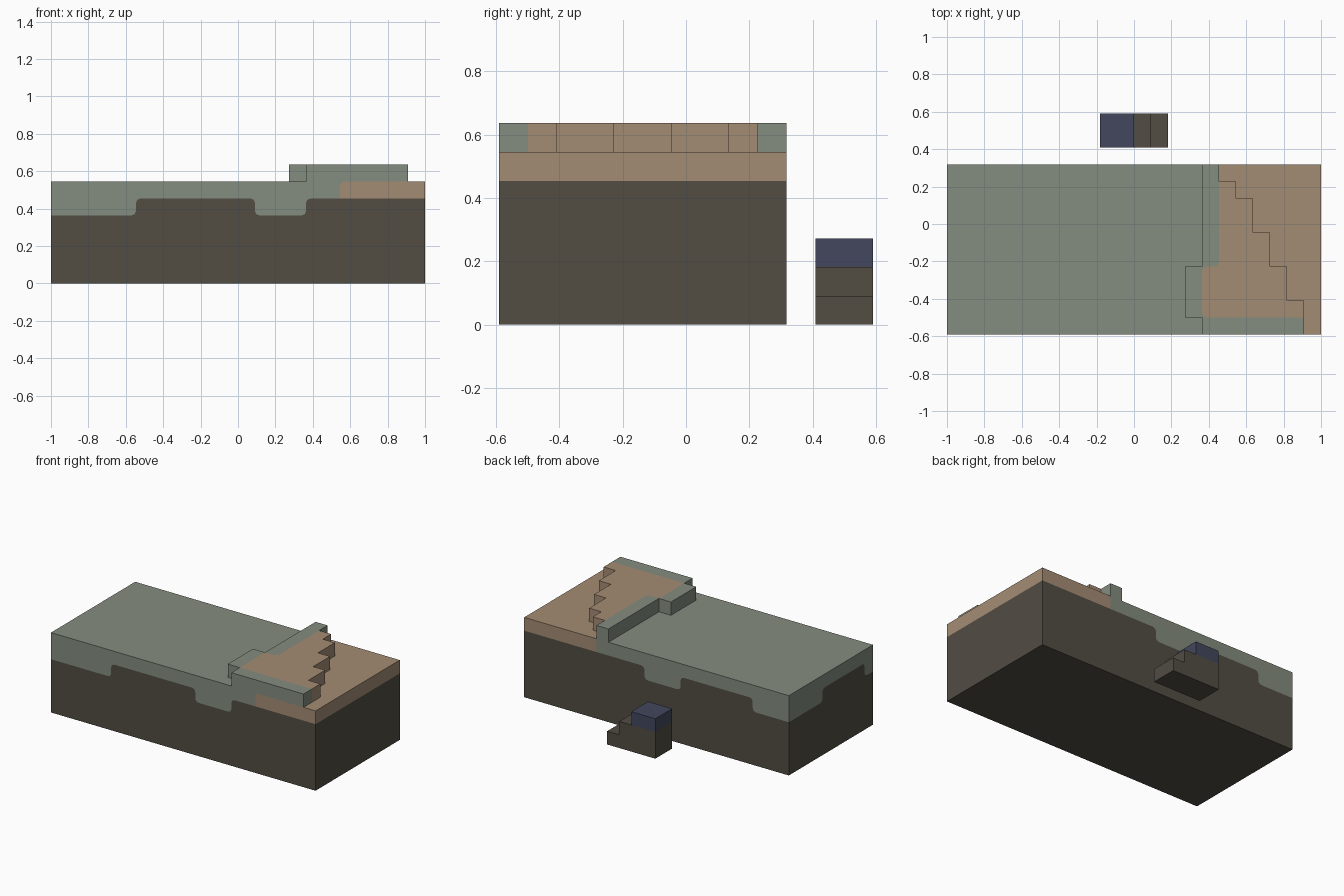
import bpy, bmesh
from mathutils import Vector

U = 1 / 11                      # one block
FRONT, BACK = -6.5, 3.5         # slab depth in blocks

old = bpy.data.objects.get("Cube")
if old:
    bpy.data.objects.remove(old, do_unlink=True)


def material(name, rgb):
    lin = [((c / 255 + 0.055) / 1.055) ** 2.4 for c in rgb] + [1.0]
    m = bpy.data.materials.new(name)
    m.use_nodes = True
    m.diffuse_color = lin
    b = next(n for n in m.node_tree.nodes if n.type == 'BSDF_PRINCIPLED')
    b.inputs["Base Color"].default_value = lin
    b.inputs["Roughness"].default_value = 0.9
    return m


MATS = [material("sage green", (132, 140, 127)), material("tan", (164, 140, 116)),
        material("dark earth", (82, 77, 68)), material("slate blue", (66, 71, 93))]
GREEN, TAN, DARK, BLUE = range(4)


def rounded(path, r=0.26):
    """Ease the inner corners of a 2D path."""
    out = [path[0]]
    for a, p, b in zip(path, path[1:], path[2:]):
        a, p, b = Vector(a), Vector(p), Vector(b)
        da, db = (a - p).normalized() * r, (b - p).normalized() * r
        out += [tuple(p + da), tuple(p + (da + db) * 0.3), tuple(p + db)]
    return out + [path[-1]]


def add_face(bm, points, outward, mat):
    f = bm.faces.new([bm.verts.new(Vector(p) * U) for p in points])
    f.normal_update()
    if f.normal.dot(Vector(outward)) < 0:
        f.normal_flip()
    f.material_index = mat


def finish(bm, name):
    bmesh.ops.remove_doubles(bm, verts=bm.verts, dist=1e-5)
    me = bpy.data.meshes.new(name)
    bm.to_mesh(me)
    bm.free()
    for m in MATS:
        me.materials.append(m)
    ob = bpy.data.objects.new(name, me)
    bpy.context.collection.objects.link(ob)
    return ob


def prism(name, profile, y0, y1, mat):
    """Extrude an x-z profile along y."""
    bm = bmesh.new()
    f = bm.faces.new([bm.verts.new((x * U, y0 * U, z * U)) for x, z in profile])
    ext = bmesh.ops.extrude_face_region(bm, geom=[f])["geom"]
    bmesh.ops.translate(bm, vec=(0, (y1 - y0) * U, 0),
                        verts=[v for v in ext if isinstance(v, bmesh.types.BMVert)])
    bmesh.ops.recalc_face_normals(bm, faces=bm.faces)
    for f in bm.faces:
        f.material_index = mat
    return finish(bm, name)


# Ground slab: earth with a ragged grass edge, and a tan path at the +x end
bm = bmesh.new()


def long_side(y, steps, out):
    def at(points):
        return [(x, y, z) for x, z in points]
    xb = steps[-1][0]
    edge = rounded(steps)
    tail = rounded([(xb, 5), (xb, 6), (11, 6)])
    add_face(bm, at(edge + [(11, 5), (11, 0), (-11, 0)]), out, DARK)
    add_face(bm, at(edge + tail[1:-1] + [(-11, 6)]), out, GREEN)
    add_face(bm, at(tail + [(11, 5)]), out, TAN)


long_side(FRONT, [(-11, 4), (-6, 4), (-6, 5), (1, 5), (1, 4), (4, 4), (4, 5), (6, 5)], (0, -1, 0))
long_side(BACK, [(-11, 4), (-8, 4), (-8, 5), (-2, 5), (-2, 4), (1, 4), (1, 5), (5, 5)], (0, 1, 0))

# -x end
end = rounded([(FRONT, 4), (-5.5, 4), (-5.5, 5), (-0.5, 5), (-0.5, 4), (BACK, 4)])
for z, mat in ((0, DARK), (6, GREEN)):
    add_face(bm, [(-11, y, h) for y, h in end + [(BACK, z), (FRONT, z)]], (-1, 0, 0), mat)

# +x end
for z0, z1, mat in ((0, 5, DARK), (5, 6, TAN)):
    add_face(bm, [(11, FRONT, z0), (11, BACK, z0), (11, BACK, z1), (11, FRONT, z1)], (1, 0, 0), mat)

# Top and underside
for x0, x1, z, mat in ((-11, 4.5, 6, GREEN), (4.5, 11, 6, TAN), (-11, 11, 0, DARK)):
    add_face(bm, [(x0, FRONT, z), (x1, FRONT, z), (x1, BACK, z), (x0, BACK, z)],
             (0, 0, 1 if z else -1), mat)
finish(bm, "ground_slab")

# Raised terrace: straight grass edge on the inside, stepped tan edge outside
bm = bmesh.new()
grass_edge = [(4, BACK), (4, -2.5), (3, -2.5), (3, -5.5), (4, -5.5), (4, FRONT), (10, FRONT)]
stairs = [(10, -5.5), (10, -4.5), (9, -4.5), (9, -2.5), (8, -2.5), (8, -0.5), (7, -0.5),
          (7, 1.5), (6, 1.5), (6, 2.5), (5, 2.5), (5, BACK)]
seam = rounded([(5, BACK), (5, -2.5), (4, -2.5), (4, -5.5), (10, -5.5)])
add_face(bm, [(x, y, 7) for x, y in grass_edge + seam[::-1]], (0, 0, 1), GREEN)
add_face(bm, [(x, y, 7) for x, y in stairs + seam[1:-1]], (0, 0, 1), TAN)

outline = grass_edge + stairs
first_tan = len(grass_edge)
last_tan = len(outline) - 3
for i, (x0, y0) in enumerate(outline):
    x1, y1 = outline[(i + 1) % len(outline)]
    add_face(bm, [(x0, y0, 6), (x1, y1, 6), (x1, y1, 7), (x0, y0, 7)],
             (y1 - y0, x0 - x1, 0), TAN if first_tan <= i <= last_tan else GREEN)
finish(bm, "raised_terrace")

# Separate little steps behind the slab, with a blue top block
prism("small_steps", [(-2, 0), (2, 0), (2, 1), (1, 1), (1, 2), (-2, 2)], 4.5, 6.5, DARK)
prism("blue_step_cap", [(-2, 2), (0, 2), (0, 3), (-2, 3)], 4.5, 6.5, BLUE)
